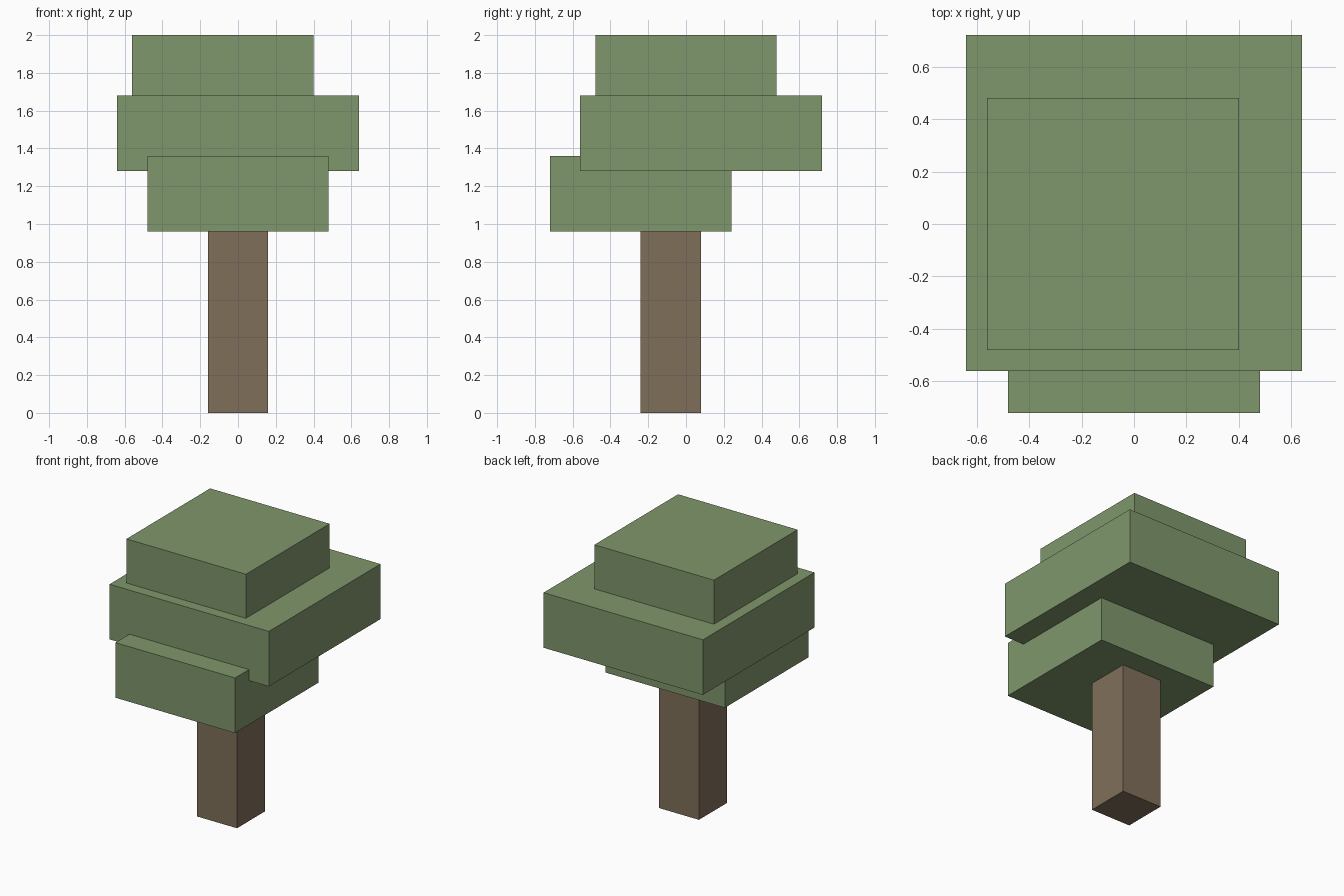
import bpy
from mathutils import Vector

cube = bpy.data.objects.get("Cube")
if cube:
    bpy.data.objects.remove(cube, do_unlink=True)


def material(name, rgb):
    mat = bpy.data.materials.new(name)
    mat.use_nodes = True
    colour = (*rgb, 1.0)
    mat.diffuse_color = colour
    bsdf = next(n for n in mat.node_tree.nodes if n.type == "BSDF_PRINCIPLED")
    bsdf.inputs["Base Color"].default_value = colour
    bsdf.inputs["Roughness"].default_value = 0.9
    return mat


def box(name, low, high, mat):
    """Add a box spanning two opposite corners."""
    low, high = Vector(low), Vector(high)
    bpy.ops.mesh.primitive_cube_add(size=1, location=(low + high) / 2)
    obj = bpy.context.object
    obj.name = name
    obj.scale = high - low
    bpy.ops.object.transform_apply(location=False, rotation=False, scale=True)
    obj.data.materials.append(mat)
    return obj


leaf_green = material("leaf green", (0.216, 0.309, 0.150))
bark_brown = material("bark brown", (0.216, 0.159, 0.102))

# Square trunk
box("trunk", (-0.16, -0.24, 0), (0.16, 0.08, 0.96), bark_brown)

# Three offset foliage blocks
box("lower_foliage", (-0.48, -0.72, 0.96), (0.48, 0.24, 1.36), leaf_green)
box("middle_foliage", (-0.64, -0.56, 1.28), (0.64, 0.72, 1.68), leaf_green)
box("top_foliage", (-0.56, -0.48, 1.68), (0.40, 0.48, 2.0), leaf_green)
